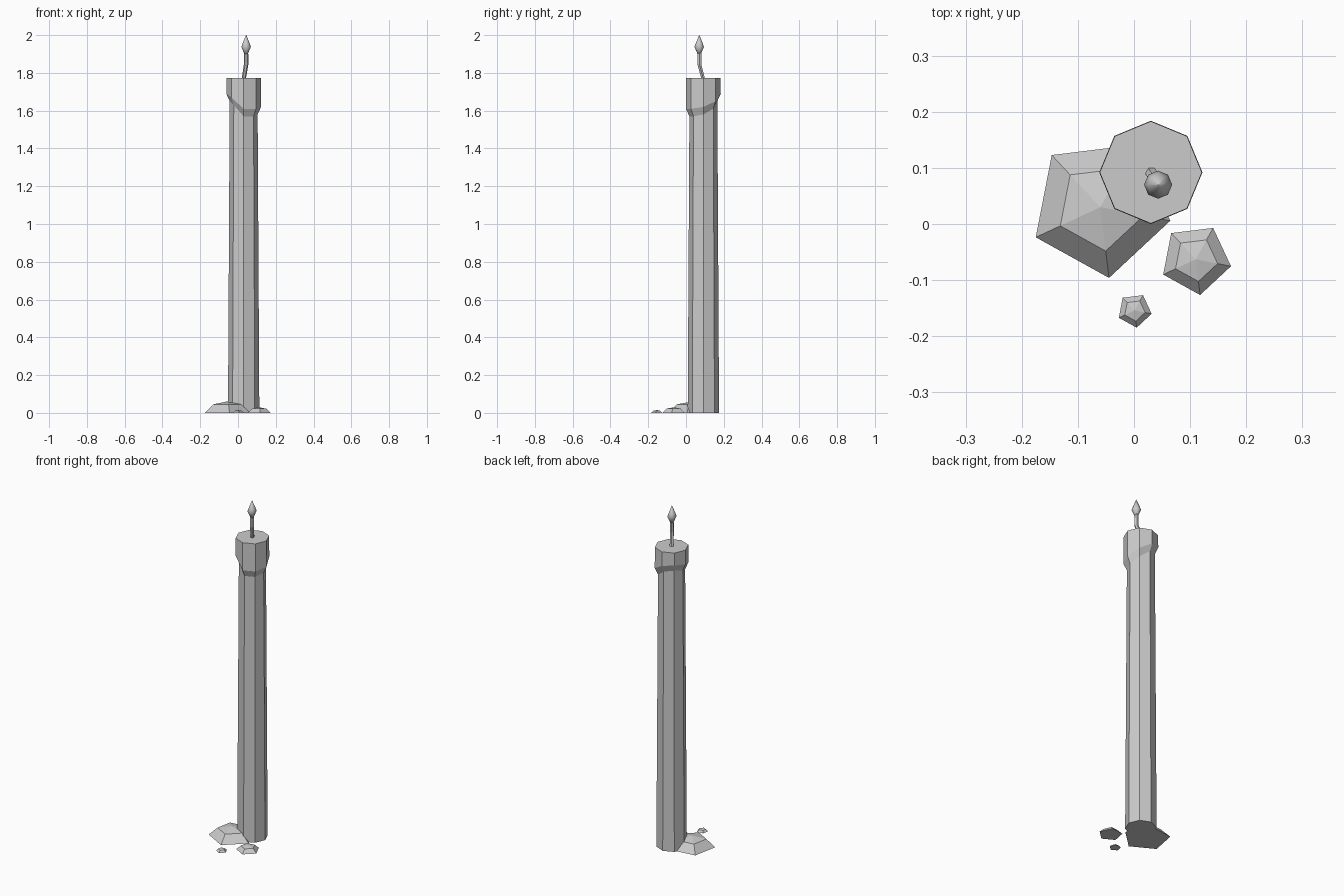
import bpy, bmesh
from math import cos, sin, radians

if "Cube" in bpy.data.objects:
    bpy.data.objects.remove(bpy.data.objects["Cube"])


def loft(name, rings, smooth=False):
    """Skin a list of equal-length point rings and cap both ends."""
    bm = bmesh.new()
    loops = [[bm.verts.new(p) for p in ring] for ring in rings]
    n = len(loops[0])
    for a, b in zip(loops, loops[1:]):
        for i in range(n):
            j = (i + 1) % n
            bm.faces.new((a[i], a[j], b[j], b[i]))
    bm.faces.new(loops[0][::-1])
    bm.faces.new(loops[-1])
    bmesh.ops.remove_doubles(bm, verts=bm.verts, dist=1e-5)
    bmesh.ops.recalc_face_normals(bm, faces=bm.faces)
    me = bpy.data.meshes.new(name)
    bm.to_mesh(me)
    bm.free()
    ob = bpy.data.objects.new(name, me)
    bpy.context.collection.objects.link(ob)
    for p in me.polygons:
        p.use_smooth = smooth
    return ob


def ring(c, r, z, n, turn=0):
    """Regular polygon; z is one height or one height per corner."""
    zs = z if isinstance(z, list) else [z] * n
    return [(c[0] + r * cos(radians(turn + 360 * i / n)),
             c[1] + r * sin(radians(turn + 360 * i / n)), zs[i]) for i in range(n)]


# Candle shaft with an uneven melted lip
centre = (0.03, 0.092)
lip = [1.62, 1.65, 1.69, 1.70, 1.69, 1.67, 1.61, 1.61]
loft("candle", [
    ring(centre, 0.083, 0, 8),
    ring(centre, 0.074, [z - 0.04 for z in lip], 8),
    ring(centre, 0.092, lip, 8),
    ring(centre, 0.091, 1.773, 8),
])

# Bent wick
loft("wick", [
    ring((0.03, 0.092), 0.011, 1.765, 6),
    ring((0.043, 0.071), 0.012, 1.845, 6),
    ring((0.043, 0.071), 0.011, 1.92, 6),
])

# Flame
tip = (0.043, 0.07)
loft("flame", [
    ring(tip, 0.008, 1.897, 8),
    ring(tip, 0.025, 1.938, 8),
    ring(tip, 0.019, 1.955, 8),
    ring(tip, 0.001, 2.0, 8),
], smooth=True)

# Puddles of dripped wax
for name, c, r, h in (("large_wax_drip", (-0.06, 0.03), 0.127, 0.06),
                      ("medium_wax_drip", (0.11, -0.063), 0.064, 0.03),
                      ("small_wax_drip", (0.001, -0.154), 0.031, 0.015)):
    loft(name, [
        ring(c, r, 0, 5, 61),
        ring(c, r * 0.62, h * 0.75, 5, 61),
        ring(c, r * 0.005, h, 5, 61),
    ])
